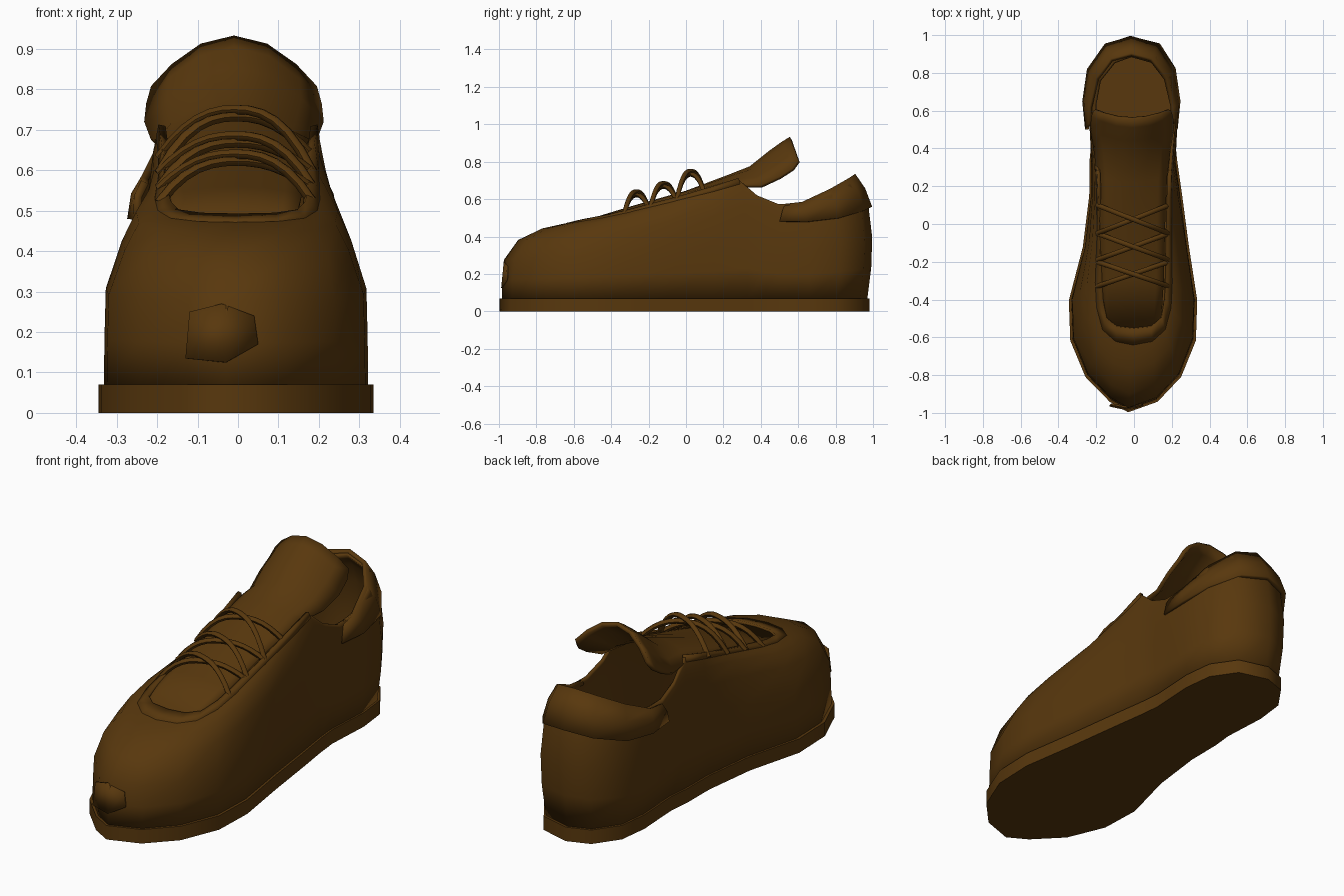
import bpy, bmesh, math
from mathutils import Vector

if "Cube" in bpy.data.objects:
    bpy.data.objects.remove(bpy.data.objects["Cube"])

brown = bpy.data.materials.new("dark_brown_leather")
brown.diffuse_color = (0.098, 0.039, 0.004, 1)
brown.use_nodes = True
brown.node_tree.nodes["Principled BSDF"].inputs["Base Color"].default_value = brown.diffuse_color


def finish(ob, angle=40):
    ob.data.materials.append(brown)
    bpy.ops.object.select_all(action='DESELECT')
    ob.select_set(True)
    bpy.context.view_layer.objects.active = ob
    bpy.ops.object.shade_smooth_by_angle(angle=math.radians(angle))


def loft(name, rows, closed=False, thick=0.0, offset=-1, angle=40):
    """Skin rows of points with quads, optionally giving them thickness."""
    n = len(rows[0])
    faces = []
    for r in range(len(rows) - 1):
        for c in range(n if closed else n - 1):
            d = (c + 1) % n
            faces.append((r * n + c, r * n + d, (r + 1) * n + d, (r + 1) * n + c))
    me = bpy.data.meshes.new(name)
    me.from_pydata([p for row in rows for p in row], [], faces)
    ob = bpy.data.objects.new(name, me)
    bpy.context.collection.objects.link(ob)
    if thick:
        m = ob.modifiers.new("thickness", 'SOLIDIFY')
        m.thickness, m.offset = thick, offset
        m.use_even_offset = False
    finish(ob, angle)
    return ob


# stations from toe to heel on the right: foot outline x, y and opening x, y, z
half = [(-.03, -.985, 0, -.55, .485), (.12, -.93, .09, -.54, .487),
        (.24, -.80, .145, -.50, .495), (.315, -.61, .165, -.40, .515),
        (.322, -.40, .172, -.28, .545), (.28, -.12, .18, -.05, .605),
        (.245, .15, .188, .14, .66), (.22, .33, .195, .28, .705),
        (.21, .43, .205, .38, .62), (.215, .53, .215, .49, .575),
        (.222, .66, .215, .63, .575), (.205, .81, .19, .76, .64),
        (.125, .93, .11, .86, .70), (-.02, .97, -.015, .895, .72)]


def mirrored(s):
    w = 0.93 if -.3 < s[1] < .3 else 1.03
    return (-s[0] * w, s[1], -s[2], s[3], s[4])


ring = half + [mirrored(s) for s in half[-2:0:-1]]
N = len(ring)


def surf(i, f, g, lift=0.0):
    bx, by, ox, oy, oz = ring[i % N]
    if .7 < g < .8 and -.7 < by < 0:
        f += .08                      # flanks lean in earlier than the toe
    hump = 4 * g * (1 - g)
    bulge = 0.028 * hump * min(1, max(0, (by - .65) / .25))
    side = 0.015 * hump * max(-1, min(1, bx / .15)) if by > .4 else 0
    x = bx + (ox - bx) * f + side
    y = by + (oy - by) * f + bulge
    return Vector((x * (1 + lift), y - (lift * .5 if by < -.9 else 0),
                   .07 + (oz - .07) * g + lift))


# sole
bm = bmesh.new()
low = bm.faces.new([bm.verts.new((s[0] * 1.04, s[1] * 1.012, 0)) for s in ring])
up = bmesh.ops.extrude_face_region(bm, geom=[low])
bmesh.ops.translate(bm, vec=(0, 0, .07), verts=[v for v in up['geom'] if isinstance(v, bmesh.types.BMVert)])
bmesh.ops.recalc_face_normals(bm, faces=bm.faces)
me = bpy.data.meshes.new("sole")
bm.to_mesh(me)
bm.free()
sole = bpy.data.objects.new("sole", me)
bpy.context.collection.objects.link(sole)
finish(sole, 50)

# upper
profile = [(0, 0), (.01, .25), (.03, .5), (.2, .75), (.5, .9), (.78, .965), (1, 1)]
loft("upper", [[surf(i, f, g) for i in range(N)] for f, g in profile], True, .016, angle=55)

# eyelet band round the throat
throat = range(-7, 8)
loft("eyelet_band", [[surf(i, f, g, .008) for i in throat]
                     for f, g in [(.80, .95), (1, 1)]], thick=.018)

# heel collar, lower and upper edges
low_edge = [(.245, .50, .48), (.26, .65, .48), (.235, .82, .50), (.14, .955, .54), (0, .995, .56)]
top_edge = [(.225, .53, .575), (.225, .62, .585), (.19, .77, .655), (.11, .875, .715), (0, .905, .735)]


def around(pts):
    full = pts + [(-x, y, z) for x, y, z in pts[-2::-1]]
    return [Vector((x - .014, y, z)) for x, y, z in full]


lo, hi = around(low_edge), around(top_edge)
mid = []
for a, b in zip(lo, hi):
    m = (a + b) / 2
    out = Vector((m.x, max(m.y - .6, 0), 0)).normalized()
    mid.append(m + out * .008 + Vector((0, 0, .01)))
loft("heel_collar", [lo, mid, hi], thick=.02)

# tongue: centre y, centre z, half width, edge drop, edge shift back
tongue = [(-.58, .475, .15, .01, 0), (-.3, .56, .168, .02, 0), (0, .645, .175, .02, 0),
          (.22, .728, .185, .05, .03), (.34, .775, .205, .10, .06),
          (.44, .855, .222, .135, .06), (.51, .905, .217, .14, .06), (.555, .933, .205, .125, .045)]
ts = [-1, -.75, -.4, 0, .4, .75, 1]
loft("tongue", [[(w * t - .01, y + s * t * t, z - d * t * t) for t in ts]
                for y, z, w, d, s in tongue], thick=.02)


# laces: three crossing pairs
def lace(name, start, end, peak):
    cu = bpy.data.curves.new(name, 'CURVE')
    cu.dimensions = '3D'
    cu.bevel_depth = .013
    cu.bevel_resolution = 1
    cu.use_fill_caps = True
    sp = cu.splines.new('POLY')
    sp.points.add(12)
    for k in range(13):
        t = k / 12
        y = start[1] + (end[1] - start[1]) * t
        base = .605 + .26 * y
        rise = 1 - abs(2 * t - 1) ** 2.4
        x = start[0] + (end[0] - start[0]) * t
        sp.points[k].co = (x, y, base + (peak - base) * rise, 1)
    ob = bpy.data.objects.new(name, cu)
    bpy.context.collection.objects.link(ob)
    bpy.ops.object.select_all(action='DESELECT')
    ob.select_set(True)
    bpy.context.view_layer.objects.active = ob
    bpy.ops.object.convert(target='MESH')
    finish(bpy.context.view_layer.objects.active, 60)


for k, (ya, yb, peak) in enumerate([(.10, -.05, .75), (-.05, -.19, .685), (-.20, -.33, .64)]):
    lace(f"lace_{k}_a", (-.195, ya), (.185, yb), peak)
    lace(f"lace_{k}_b", (.185, ya), (-.195, yb), peak - .018)

# toe patch
patch = [[(x, -.988 + 2.6 * (x + .04) ** 2 + (z - .13) * .1, z) for x, z in row] for row in
         [[(-.13, .135), (-.03, .125), (.05, .17)], [(-.12, .25), (-.04, .27), (.04, .24)]]]
loft("toe_patch", patch, thick=.01)
